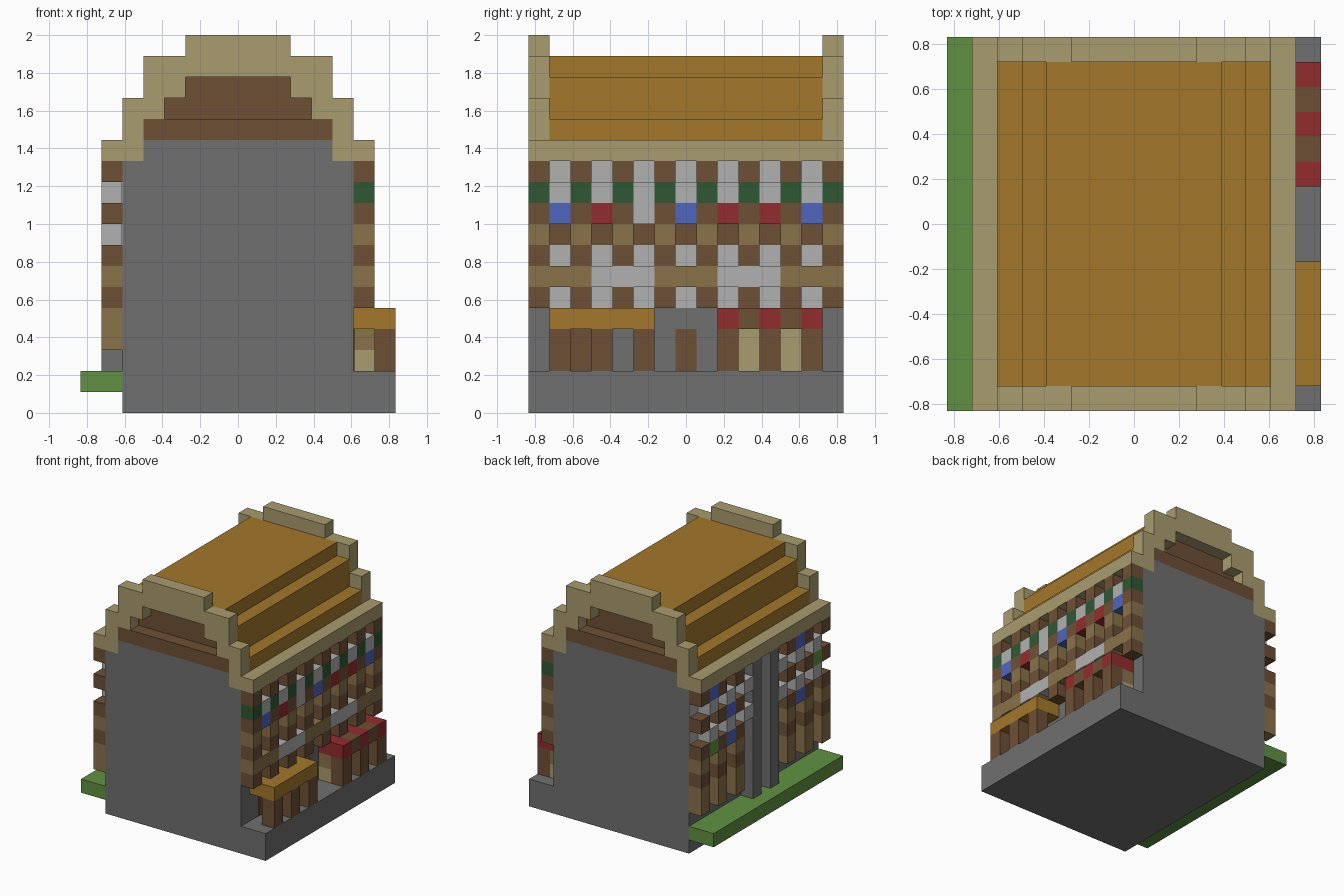
import bpy
import bmesh

old = bpy.data.objects.get("Cube")
if old:
    bpy.data.objects.remove(old)

U = 1 / 9  # one block


def linear(c):
    c /= 255
    return c / 12.92 if c <= 0.04045 else ((c + 0.055) / 1.055) ** 2.4


def material(name, r, g, b):
    m = bpy.data.materials.new(name)
    m.use_nodes = True
    col = (linear(r), linear(g), linear(b), 1)
    m.diffuse_color = col
    m.node_tree.nodes["Principled BSDF"].inputs["Base Color"].default_value = col
    return m


GREY = material("stone grey", 112, 112, 112)
WHITE = material("pale grey", 177, 177, 177)
BROWN = material("dark wood", 110, 80, 54)
LIGHT = material("light wood", 138, 114, 74)
TAN = material("sandstone", 170, 156, 112)
ORANGE = material("ochre", 164, 120, 43)
GRASS = material("grass green", 97, 145, 66)
GREEN = material("dark green", 48, 87, 52)
RED = material("red cloth", 146, 44, 47)
BLUE = material("blue cloth", 80, 102, 190)


def part(name, mat, boxes):
    """Boxes are block ranges: x0, x1, y0, y1, z0, z1."""
    bm = bmesh.new()
    for x0, x1, y0, y1, z0, z1 in boxes:
        vs = bmesh.ops.create_cube(bm, size=1)["verts"]
        for v in vs:
            v.co.x = (x1 if v.co.x > 0 else x0) * U - 7.5 * U
            v.co.y = (y1 if v.co.y > 0 else y0) * U - 7.5 * U
            v.co.z = (z1 if v.co.z > 0 else z0) * U
    me = bpy.data.meshes.new(name)
    bm.to_mesh(me)
    bm.free()
    me.materials.append(mat)
    ob = bpy.data.objects.new(name, me)
    bpy.context.collection.objects.link(ob)


def cells(x, ys, zs, depth=1):
    return [(x, x + depth, y, y + 1, z, z + 1) for z in zs for y in ys]


def panes(x, ys, zs):
    """Thin plates against a wall at x, facing away from the centre."""
    t = 0.04 if x > 7 else -0.04
    return [(min(x, x + t), max(x, x + t), y, y + 1, z, z + 1) for z in zs for y in ys]


EVEN, ODD = range(0, 15, 2), range(1, 15, 2)

# Main body
part("base", GREY, [(2, 15, 0, 15, 0, 2)])
part("core_walls", GREY, [(2, 13, 0, 15, 2, 12), (3, 12, 0, 15, 12, 13)])
part("lawn", GRASS, [(0, 2, 0, 15, 1, 2)])

# Roof
part("eaves", TAN, [(1, 3, 0, 15, 12, 13), (12, 14, 0, 15, 12, 13)])
part("roof", ORANGE, [(2, 13, 1, 14, 13, 14), (3, 12, 1, 14, 14, 16), (4, 11, 1, 14, 16, 17)])

# Stepped gables at both ends
arch, infill = [], []
for y in (0, 14):
    for x0, x1, z in ((2, 3, 13), (2, 4, 14), (3, 5, 15)):
        arch += [(x0, x1, y, y + 1, z, z + 1), (15 - x1, 15 - x0, y, y + 1, z, z + 1)]
    arch += [(3, 12, y, y + 1, 16, 17), (5, 10, y, y + 1, 17, 18)]
    infill.append((3, 12, y, y + 1, 13, 14))
    face = 0.95 if y == 0 else 14
    infill += [(4, 11, face, face + 0.05, 14, 15), (5, 10, face, face + 0.05, 15, 16)]
part("gable_arches", TAN, arch)
part("gable_infill", BROWN, infill)

# Street facade: timber columns
part("street_dark_timber", BROWN, cells(13, EVEN, (7, 9, 11)) + cells(13, EVEN, (5,)))
part("street_light_timber", LIGHT, cells(13, EVEN, (8,))
     + [(13, 14, a, b, 6, 7) for a, b in ((0, 3), (6, 9), (12, 15))])
part("street_green_blocks", GREEN, cells(13, EVEN, (10,)))
part("balcony_rails", WHITE, [(13, 14, 3, 6, 6, 7), (13, 14, 9, 12, 6, 7)])

# Street facade: windows and hanging cloths
part("street_windows", WHITE, panes(13, ODD, (5, 7, 11)))
part("street_floor_beam", BROWN, panes(13, ODD, (8,)))
part("white_cloths", WHITE, cells(13, ODD, (10,)) + cells(13, (5,), (9,)))
part("red_cloths", RED, cells(13, (3, 9, 11), (9,)))
part("blue_cloths", BLUE, cells(13, (1, 7, 13), (9,)))

# Shops and doors at street level
part("ochre_awning", ORANGE, [(13, 15, 1, 6, 4, 5)])
part("red_awning", RED, cells(13, (9, 11, 13), (4,), 2))
part("awning_beams", BROWN, cells(13, (10, 12), (4,), 2))
part("shop_posts", BROWN, cells(14, (1, 3, 5, 9, 11, 13), (2, 3)))
part("doors", BROWN, panes(13, (2, 7), (2, 3)))
part("stall_goods", TAN, cells(13, range(9, 14), (2,)) + cells(13, (10, 12), (3,)))
part("stall_shelves", LIGHT, cells(13, (9, 11, 13), (3,)))

# Garden facade: pillars, timber, windows and cloths
WING_EVEN, WING_ODD = (0, 2, 4, 10, 12, 14), (1, 3, 5, 9, 11, 13)
part("garden_pillars", GREY, cells(1, (6, 8), range(2, 12)))
part("garden_dark_timber", BROWN, cells(1, WING_EVEN, (5, 7, 9, 11)))
part("garden_light_timber", LIGHT, cells(1, WING_EVEN, (3, 4, 6)))
part("garden_windows", WHITE, panes(2, WING_ODD, (5, 7, 9, 11)) + panes(2, WING_EVEN, (8, 10)))
part("garden_white_cloths", WHITE, cells(1, WING_ODD, (8, 10)))
part("garden_blue_cloths", BLUE, cells(1, (3,), (7, 11)) + cells(1, (11,), (7, 9))
     + cells(1, (13,), (11,)))
part("garden_green_cloths", GRASS, cells(1, (1,), (9,)) + cells(1, (13,), (7,)))
